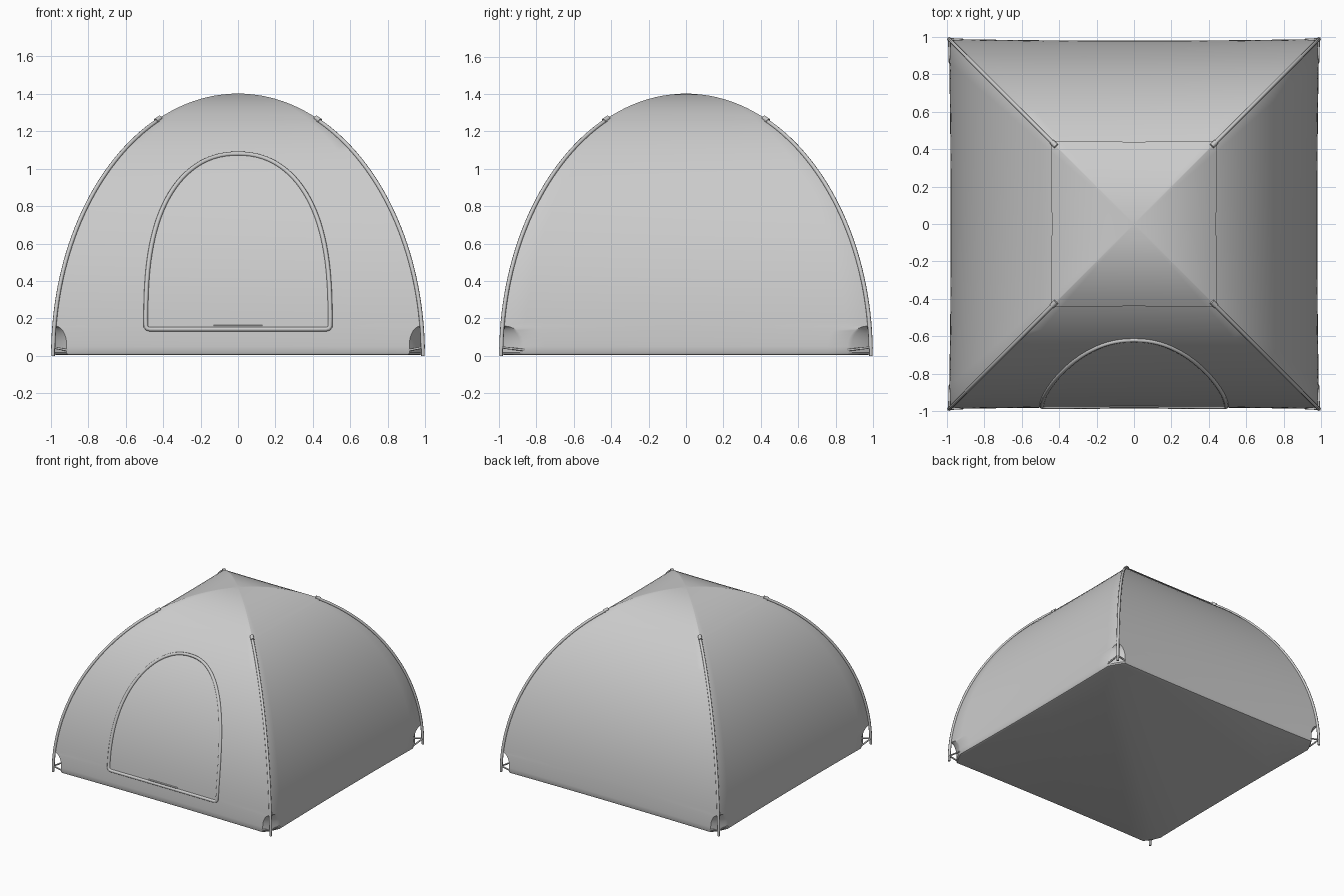
import bpy, bmesh, math
from mathutils import Vector

if "Cube" in bpy.data.objects:
    bpy.data.objects.remove(bpy.data.objects["Cube"])

A, B = 0.988, 1.395          # dome profile: half width and height of an ellipse


def half_width(z):
    return A * math.sqrt(max(0.0, 1 - (z / B) ** 2))


def section(w, z, k):
    """Square ring with sagging sides and corners cut back by the factor k."""
    cx, cy = 0.07 * k, 0.12 * k          # corner cut along x and y
    sag = 0.008 * w
    quarter = []
    n = 8
    for i in range(n + 1):               # right side, centre to corner
        t = i / n
        quarter.append((w - sag * (1 - t * t), t * (w - cy)))
    for i in range(1, 6):                # rounded corner cut
        t = i / 6
        a, m, b = (w, w - cy), (w - cx * .42, w - cy * .42), (w - cx, w)
        quarter.append(tuple((1 - t) ** 2 * a[j] + 2 * t * (1 - t) * m[j] + t * t * b[j] for j in (0, 1)))
    for i in range(n, -1, -1):           # back side, corner to centre
        t = i / n
        quarter.append((t * (w - cx), w - sag * (1 - t * t)))
    q2 = [(-x, y) for x, y in reversed(quarter)][1:]
    half = quarter + q2
    return [Vector((x, y, z)) for x, y in half + [(-x, -y) for x, y in half[1:-1]]]


def smooth(ob, angle=35):
    bpy.ops.object.select_all(action='DESELECT')
    ob.select_set(True)
    bpy.context.view_layer.objects.active = ob
    bpy.ops.object.shade_smooth_by_angle(angle=math.radians(angle))


def loft(name, rings, apex, floor):
    bm = bmesh.new()
    loops = [[bm.verts.new(p) for p in r] for r in rings]
    n = len(loops[0])
    for lo, hi in zip(loops, loops[1:]):
        for i in range(n):
            j = (i + 1) % n
            bm.faces.new((lo[i], lo[j], hi[j], hi[i]))
    top = bm.verts.new((0, 0, apex))
    for i in range(n):
        bm.faces.new((loops[-1][i], loops[-1][(i + 1) % n], top))
    if floor:
        bm.faces.new(loops[0][::-1])
    bmesh.ops.recalc_face_normals(bm, faces=bm.faces[:])
    me = bpy.data.meshes.new(name)
    bm.to_mesh(me)
    bm.free()
    ob = bpy.data.objects.new(name, me)
    bpy.context.collection.objects.link(ob)
    smooth(ob)
    return ob


def tube(name, paths, radius, cyclic=False):
    cu = bpy.data.curves.new(name, 'CURVE')
    cu.dimensions = '3D'
    cu.bevel_depth = radius
    cu.bevel_resolution = 2
    cu.use_fill_caps = True
    for pts in paths:
        sp = cu.splines.new('POLY')
        sp.points.add(len(pts) - 1)
        for p, co in zip(sp.points, pts):
            p.co = (*co, 1)
        sp.use_cyclic_u = cyclic
        sp.use_smooth = True
    ob = bpy.data.objects.new(name, cu)
    bpy.context.collection.objects.link(ob)
    return ob


# Tent body with rounded floor edge and cut-back pole corners
def corner_cut(z):
    return 0.03 + (math.sqrt(max(0, 1 - ((z - .05) / .11) ** 2)) if z > .05 else 1)


rings = [section(A - .016, .004, 1), section(A - .006, .008, 1), section(A - .001, .018, 1)]
heights = [.05, .08, .1, .12, .135, .148, .156, .16, .18]
heights += [B * math.sin(math.radians(a)) for a in range(10, 88, 3)]
for z in heights:
    w = half_width(z)
    rings.append(section(w, z, corner_cut(z) * (1 if z < .17 else w)))
loft("tent_body", rings, B, True)

# Roof cap panel lying just above the body
cap = []
for i in range(11):
    w = .44 * (1 - i / 11)
    z = B * math.sqrt(1 - (w / A) ** 2) + .006
    cap.append(section(w + .003, z, .01))
loft("roof_cap", cap, B + .008, False)

# Poles along the four ridges, with ground pegs and corner straps
corners = [(sx, sy) for sx in (-1, 1) for sy in (-1, 1)]
start, end = 1.5, math.degrees(math.acos(.425 / A))
poles, pegs, straps, clips = [], [], [], []
for sx, sy in corners:
    def at(w, z, dx=0, dy=0):
        return (sx * (w - dx), sy * (w - dy), z)
    path = []
    for i in range(33):
        a = math.radians(start + (end - start) * i / 32)
        path.append(at(A * math.cos(a), B * math.sin(a) + .002))
    poles.append(path)
    pegs.append([at(A, 0), at(A, .055)])
    for dx, dy in ((.075, .004), (.004, .125)):
        straps.append([at(A, .045), at(A, .03, dx, dy)])
    clips.append([at(.44, 1.255), at(.415, 1.272)])
tube("ridge_poles", poles, .011)
tube("pole_pegs", pegs, .009)
tube("corner_straps", straps, .006)
tube("pole_clips", clips, .014)

# Door outline piping following the front wall
base, top, wide = .142, 1.08, .493
right = [(i * .047, base) for i in range(11)]
right += [(wide - .008, base + .004), (wide, base + .014)]
for i in range(1, 33):
    s = math.sin(math.pi / 2 * i / 32)
    right.append((wide * (1 - s ** 2.7) ** (1 / 2.2) if i < 32 else 0,
                  base + .014 + (top - base - .014) * s))
outline = right + [(-x, z) for x, z in reversed(right[1:-1])]


def on_front(x, z):
    w = half_width(z)
    return (x, -(w - .008 * w * (1 - (x / w) ** 2)), z)


tube("door_piping", [[on_front(x, z) for x, z in outline]], .012, True)

# Small zip pull bar at the foot of the door
tube("door_zip", [[on_front(-.13 + i * .026, .158) for i in range(11)]], .006)
